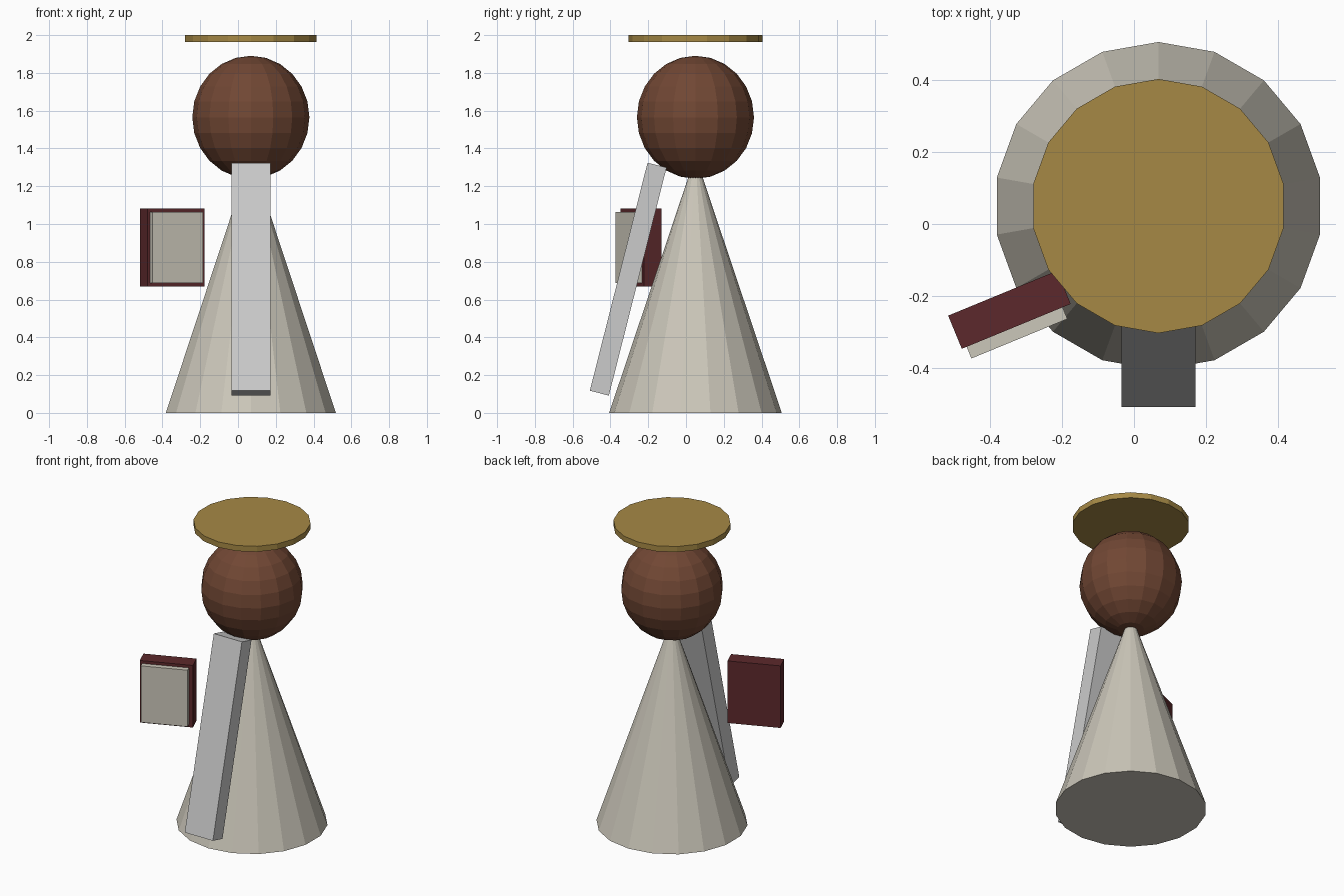
import bpy
from math import radians, sin, cos

if "Cube" in bpy.data.objects:
    bpy.data.objects.remove(bpy.data.objects["Cube"])

CX, CY = 0.068, 0.05  # axis of the figure


def finish(name, color=None):
    obj = bpy.context.object
    obj.name = name
    if color:
        mat = bpy.data.materials.new(name)
        mat.diffuse_color = (*color, 1)
        mat.use_nodes = True
        mat.node_tree.nodes["Principled BSDF"].inputs["Base Color"].default_value = mat.diffuse_color
        obj.data.materials.append(mat)
    return obj


def box(name, size, loc, rot=(0, 0, 0), color=None):
    bpy.ops.mesh.primitive_cube_add(size=1, location=loc, rotation=rot)
    obj = finish(name, color)
    obj.scale = size
    return obj


LINEN = (0.60, 0.57, 0.49)
BROWN = (0.165, 0.063, 0.034)
GOLD = (0.38, 0.25, 0.06)
RED = (0.107, 0.022, 0.025)

# Conical robe, its tip buried in the head
bpy.ops.mesh.primitive_cone_add(vertices=18, radius1=0.457, radius2=0, depth=1.36,
                                location=(CX, CY, 0.68))
finish("robe", LINEN)

# Slightly tall faceted head
bpy.ops.mesh.primitive_uv_sphere_add(segments=16, ring_count=12, radius=0.31,
                                     location=(CX, CY, 1.565))
finish("head", BROWN).scale.z = 1.05

# Floating disc above the head
bpy.ops.mesh.primitive_cylinder_add(vertices=18, radius=0.354, depth=0.037,
                                    location=(CX, CY, 1.9815))
finish("halo", GOLD)

# Long beard leaning against the robe
box("beard", (0.207, 0.104, 1.245), (CX, -0.306, 0.708), (radians(-14.2), 0, 0))

# Book: cover, and pages standing proud of its front face
turn = radians(22.4)
bx, by, bz = -0.347, -0.239, 0.875
box("book_cover", (0.328, 0.10, 0.413), (bx, by, bz), (0, 0, turn), RED)
u, v = -0.005, 0.045
box("book_pages", (0.289, 0.08, 0.376),
    (bx + u * cos(turn) + v * sin(turn), by + u * sin(turn) - v * cos(turn), bz),
    (0, 0, turn), LINEN)
